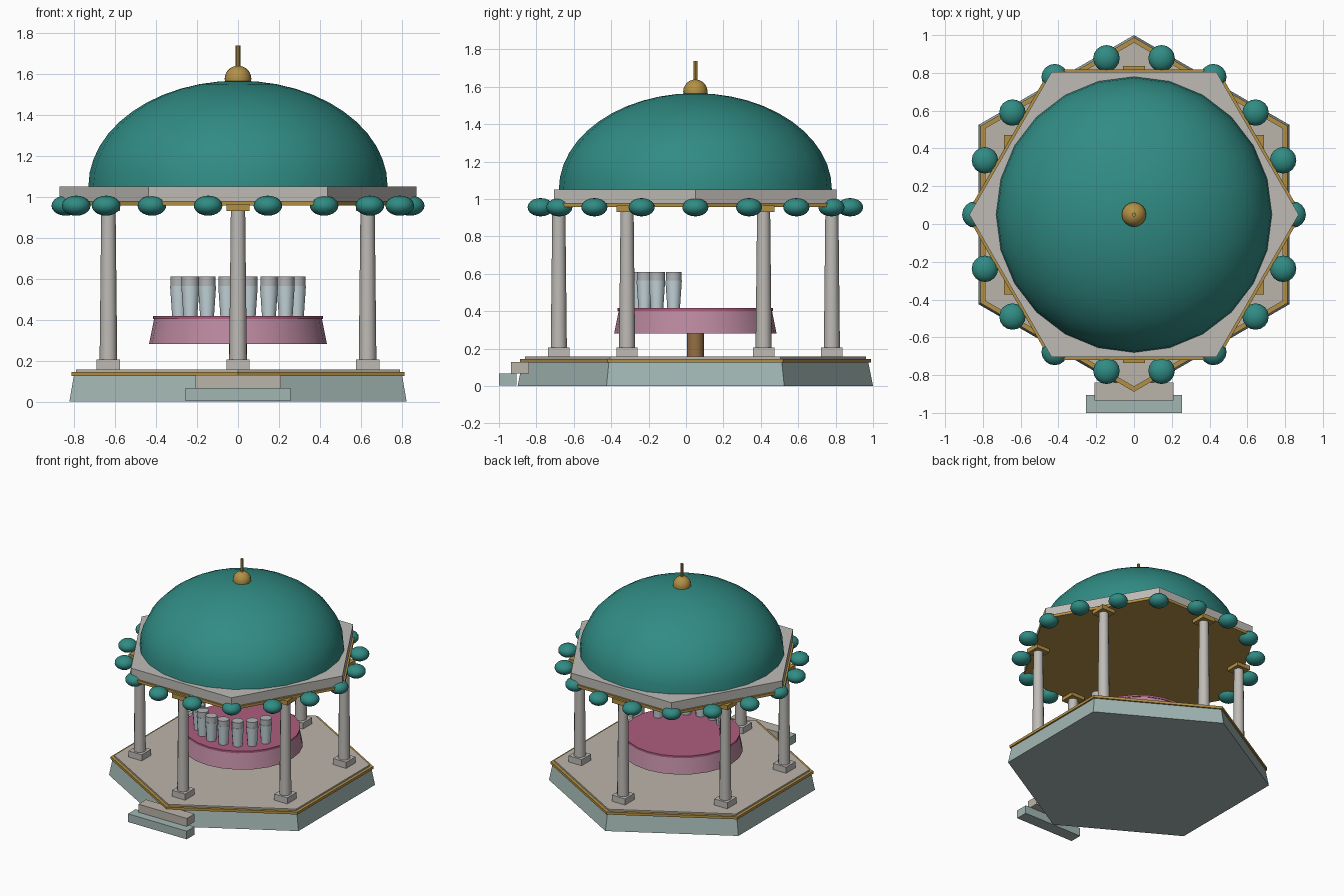
import bpy, math
from math import radians, sin, cos, pi

if "Cube" in bpy.data.objects:
    bpy.data.objects.remove(bpy.data.objects["Cube"])

CY = 0.05  # pavilion centre in y (the steps stick out at the front)


def material(name, rgb):
    m = bpy.data.materials.new(name)
    m.diffuse_color = (*rgb, 1)
    m.use_nodes = True
    m.node_tree.nodes["Principled BSDF"].inputs["Base Color"].default_value = m.diffuse_color
    return m


SAGE = material("sage", (0.36, 0.47, 0.45))
GOLD = material("gold", (0.45, 0.28, 0.06))
STONE = material("stone", (0.50, 0.46, 0.40))
PALE = material("pale_stone", (0.52, 0.50, 0.47))
TEAL = material("teal", (0.03, 0.26, 0.23))
PINK = material("pink", (0.50, 0.25, 0.35))
ROSE = material("rose", (0.42, 0.11, 0.21))
WOOD = material("wood", (0.30, 0.16, 0.06))
GLASS = material("glass", (0.55, 0.66, 0.70))
LID = material("lid", (0.45, 0.46, 0.47))


def lathe(name, profile, sides, mat, x=0, y=CY, turn=0, smooth=True):
    """Revolve (radius, z) points around a vertical axis, with capped ends."""
    verts, rings, faces = [], [], []
    for r, z in profile:
        n = 1 if r < 1e-5 else sides
        rings.append(range(len(verts), len(verts) + n))
        for i in range(n):
            a = turn + 2 * pi * i / sides
            verts.append((r * cos(a), r * sin(a), z))
    for lo, hi in zip(rings, rings[1:]):
        for i in range(sides):
            j = (i + 1) % sides
            if len(hi) == 1:
                faces.append((lo[i], lo[j], hi[0]))
            elif len(lo) == 1:
                faces.append((lo[0], hi[j], hi[i]))
            else:
                faces.append((lo[i], lo[j], hi[j], hi[i]))
    if len(rings[0]) > 1:
        faces.append(tuple(reversed(rings[0])))
    if len(rings[-1]) > 1:
        faces.append(tuple(rings[-1]))
    me = bpy.data.meshes.new(name)
    me.from_pydata(verts, [], faces)
    ob = bpy.data.objects.new(name, me)
    ob.location = (x, y, 0)
    me.materials.append(mat)
    bpy.context.collection.objects.link(ob)
    if smooth:
        bpy.ops.object.select_all(action='DESELECT')
        ob.select_set(True)
        bpy.context.view_layer.objects.active = ob
        bpy.ops.object.shade_smooth_by_angle(angle=radians(35))
    return ob


def box(name, x, y0, y1, half_x, z0, z1, mat):
    bpy.ops.mesh.primitive_cube_add(size=1, location=(x, (y0 + y1) / 2, (z0 + z1) / 2))
    ob = bpy.context.object
    ob.name = name
    ob.scale = (2 * half_x, y1 - y0, z1 - z0)
    ob.data.materials.append(mat)


def arc(r, h, z, start, steps):
    """Elliptical profile from an elevation angle (degrees) up to the pole."""
    pts = []
    for i in range(steps + 1):
        a = radians(start + (90 - start) * i / steps)
        pts.append((0 if i == steps else r * cos(a), z + h * sin(a)))
    if start == -90:
        pts[0] = (0, z - h)
    return pts


# Hexagonal plinth, gold band and floor
P = radians(30)
lathe("plinth", [(0.95, 0), (0.925, 0.125)], 6, SAGE, turn=P, smooth=False)
lathe("plinth_band", [(0.938, 0.125), (0.938, 0.145)], 6, GOLD, turn=P, smooth=False)
lathe("floor", [(0.912, 0.145), (0.912, 0.157)], 6, STONE, turn=P, smooth=False)

# Front steps
box("lower_step", 0, -1.0, -0.905, 0.255, 0.003, 0.067, SAGE)
box("upper_step", 0, -0.935, -0.84, 0.21, 0.067, 0.13, STONE)

# Columns with square feet and gold capitals
for k in range(6):
    a = radians(30 + 60 * k)
    x, y = 0.73 * cos(a), CY + 0.73 * sin(a)
    box(f"column_foot_{k}", x, y - 0.057, y + 0.057, 0.057, 0.157, 0.205, PALE)
    lathe(f"column_shaft_{k}", [(0.043, 0.205), (0.035, 0.935)], 12, PALE, x, y)
    box(f"column_capital_{k}", x, y - 0.057, y + 0.057, 0.057, 0.93, 0.965, GOLD)

# Roof slab, trim and dome
lathe("roof_trim", [(0.888, 0.957), (0.888, 0.978)], 6, GOLD, smooth=False)
lathe("roof_slab", [(0.872, 0.978), (0.872, 1.05)], 6, PALE, smooth=False)
lathe("dome", arc(0.73, 0.516, 1.05, 0, 12), 24, TEAL)

# Hanging ornaments around the eaves
for k in range(18):
    a = radians(20 * k)
    lathe(f"eave_bead_{k}", arc(0.07, 0.049, 0.956, -90, 10), 16, TEAL,
          0.84 * cos(a), CY + 0.84 * sin(a))

# Finial
lathe("finial_ball", arc(0.065, 0.065, 1.574, -10, 8), 16, GOLD)
lathe("finial_rod", [(0.011, 1.63), (0.011, 1.737)], 8, GOLD)

# Round table on a pedestal
lathe("table_pedestal", [(0.045, 0.157), (0.045, 0.285)], 12, WOOD)
lathe("table_skirt", [(0.434, 0.282), (0.41, 0.402)], 24, PINK)
lathe("table_top", [(0.415, 0.402), (0.415, 0.418)], 24, ROSE)

# Jars in an arc along the front of the table
for k in range(8):
    a = radians(202 + 136 * k / 7)
    x, y = 0.31 * cos(a), CY + 0.31 * sin(a)
    lathe(f"jar_{k}", [(0.034, 0.418), (0.044, 0.565)], 12, GLASS, x, y)
    lathe(f"jar_lid_{k}", [(0.042, 0.565), (0.042, 0.61)], 12, LID, x, y)
